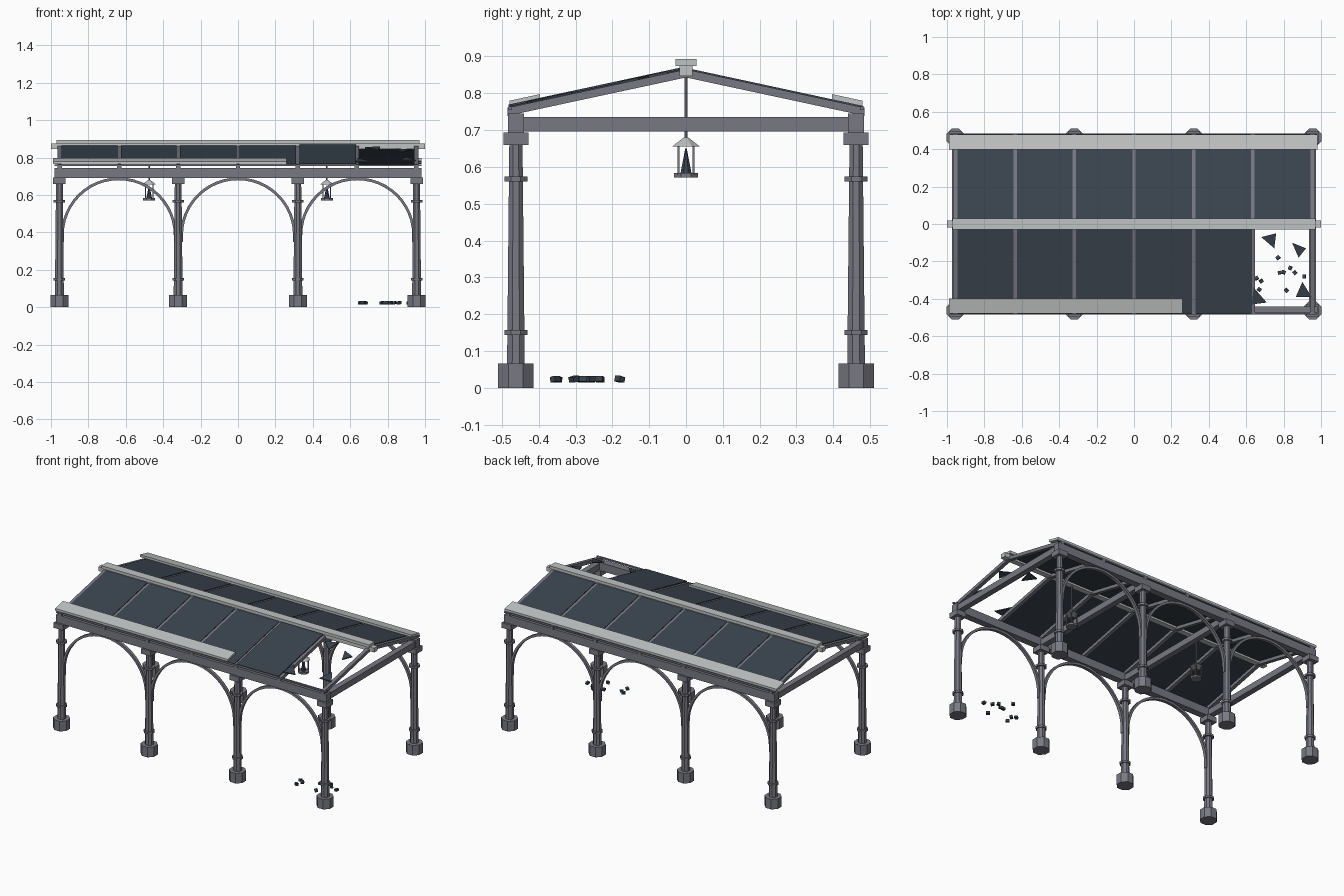
import bpy, bmesh, math, random
from mathutils import Matrix, Vector

random.seed(4)
if "Cube" in bpy.data.objects:
    bpy.data.objects.remove(bpy.data.objects["Cube"])


def material(name, r, g, b):
    m = bpy.data.materials.new(name)
    m.use_nodes = True
    m.diffuse_color = (r, g, b, 1)
    m.node_tree.nodes["Principled BSDF"].inputs["Base Color"].default_value = (r, g, b, 1)
    return m


IRON = material("grey iron", 0.19, 0.19, 0.23)
PALE = material("pale metal", 0.52, 0.54, 0.54)
SLATE = material("dark slate glass", 0.042, 0.058, 0.078)

COLUMN_X = (-0.955, -0.32, 0.32, 0.955)
RAFTER_X = (-0.952, -0.635, -0.32, 0, 0.32, 0.635, 0.952)
SIDE_Y = 0.462
RIDGE_Z, SLOPE, EAVE = 0.867, 0.215, 0.485


def finish(bm, name, mat):
    bmesh.ops.recalc_face_normals(bm, faces=bm.faces)
    mesh = bpy.data.meshes.new(name)
    bm.to_mesh(mesh)
    bm.free()
    mesh.materials.append(mat)
    ob = bpy.data.objects.new(name, mesh)
    bpy.context.collection.objects.link(ob)
    return ob


def add_box(bm, x, y, z, turn=None):
    """Box between the (low, high) pairs x, y and z."""
    size = [b - a for a, b in (x, y, z)]
    mid = Vector([(a + b) / 2 for a, b in (x, y, z)])
    m = Matrix.Translation(mid) @ (turn or Matrix()) @ Matrix.Diagonal((*size, 1))
    bmesh.ops.create_cube(bm, size=1, matrix=m)


def add_prism(bm, x, y, z0, z1, r0, r1, sides=8):
    """Upright prism or cone; r0 and r1 reach the flat sides."""
    k = 1 / math.cos(math.pi / sides)
    m = Matrix.Translation((x, y, (z0 + z1) / 2)) @ Matrix.Rotation(math.pi / sides, 4, "Z")
    bmesh.ops.create_cone(bm, cap_ends=True, segments=sides, radius1=r0 * k,
                          radius2=r1 * k, depth=z1 - z0, matrix=m)


def add_slab(bm, outline, lift, thick):
    """Plate over an xy outline, following the roof slope."""
    top = [bm.verts.new((x, y, RIDGE_Z - SLOPE * abs(y) + lift)) for x, y in outline]
    low = [bm.verts.new(v.co - Vector((0, 0, thick))) for v in top]
    bm.faces.new(top)
    bm.faces.new(low[::-1])
    for i in range(len(top)):
        j = (i + 1) % len(top)
        bm.faces.new((top[i], low[i], low[j], top[j]))


def rect(x0, x1, y0, y1):
    return [(x0, y0), (x1, y0), (x1, y1), (x0, y1)]


# Columns: footing, tapered shaft, two collars, square capital
for side, s in (("front", -1), ("back", 1)):
    y = s * SIDE_Y
    for i, x in enumerate(COLUMN_X):
        bm = bmesh.new()
        add_prism(bm, x, y, 0, 0.066, 0.048, 0.048)
        add_prism(bm, x, y, 0.066, 0.66, 0.024, 0.018)
        for z in (0.15, 0.567):
            add_prism(bm, x, y, z - 0.007, z + 0.007, 0.031, 0.031)
        add_box(bm, (x - 0.034, x + 0.034), (y - 0.034, y + 0.034), (0.66, 0.694))
        finish(bm, f"{side}_column_{i + 1}", IRON)

    # Long beam on the columns and the thin rail under the eave
    bm = bmesh.new()
    add_box(bm, (-0.98, 0.98), (y - 0.022, y + 0.022), (0.692, 0.745))
    finish(bm, f"{side}_beam", IRON)
    bm = bmesh.new()
    add_box(bm, (-0.98, 0.98), (y + s * 0.01, y + s * 0.02), (0.754, 0.764))
    finish(bm, f"{side}_eave_rail", IRON)

    # Arched ribs between the columns
    for i, cx in enumerate((-0.6375, 0, 0.6375)):
        bm = bmesh.new()
        path = [(math.cos(math.pi * k / 24), math.sin(math.pi * k / 24)) for k in range(25)]
        path = [(1, -0.12)] + path + [(-1, -0.12)]
        rings = []
        for c, h in path:
            rings.append([bm.verts.new((cx + c * r, y + dy, 0.385 + h * r))
                          for r, dy in ((0.294, -0.01), (0.309, -0.01), (0.309, 0.01), (0.294, 0.01))])
        for a, b in zip(rings, rings[1:]):
            for k in range(4):
                bm.faces.new((a[k], a[(k + 1) % 4], b[(k + 1) % 4], b[k]))
        bm.faces.new(rings[0])
        bm.faces.new(rings[-1])
        finish(bm, f"{side}_arch_{i + 1}", IRON)

    # Rafters
    bm = bmesh.new()
    for x in RAFTER_X:
        add_slab(bm, rect(x - 0.012, x + 0.012, 0, s * EAVE), -0.002, 0.022)
    finish(bm, f"{side}_rafters", IRON)

    # Roof panels in the bays, one bay on the front is open
    bm = bmesh.new()
    for i, (a, b) in enumerate(zip(RAFTER_X, RAFTER_X[1:])):
        if s < 0 and i == 5:
            continue
        loose = 0.004 if s < 0 and i == 4 else 0
        add_slab(bm, rect(a + 0.009, b - 0.009 + loose, s * 0.015, s * 0.482), 0.002 + loose, 0.006)
    finish(bm, f"{side}_roof_panels", SLATE)

    # Eave flashing, broken short on the front
    bm = bmesh.new()
    add_slab(bm, rect(-0.99, 0.98 if s > 0 else 0.26, s * 0.397, s * 0.479), 0.016, 0.015)
    finish(bm, f"{side}_eave_flashing", PALE)

# Cross ties
for i, x in enumerate(COLUMN_X):
    bm = bmesh.new()
    add_box(bm, (x - 0.019, x + 0.019), (-0.442, 0.442), (0.696, 0.736))
    finish(bm, f"cross_tie_{i + 1}", IRON)

# Ridge beam and cap
bm = bmesh.new()
add_box(bm, (-1, 1), (-0.018, 0.018), (0.847, 0.875))
finish(bm, "ridge_beam", PALE)
bm = bmesh.new()
add_box(bm, (-0.97, 0.97), (-0.029, 0.029), (0.874, 0.893))
finish(bm, "ridge_cap", PALE)

# Hanging lanterns
for side, x in (("right", -0.475), ("left", 0.475)):
    bm = bmesh.new()
    add_prism(bm, x, 0, 0.67, 0.85, 0.004, 0.004, 6)
    add_prism(bm, x, 0, 0.571, 0.583, 0.032, 0.032)
    for dx in (-0.02, 0.02):
        for dy in (-0.02, 0.02):
            add_prism(bm, x + dx, dy, 0.58, 0.658, 0.003, 0.003, 4)
    finish(bm, f"{side}_lantern_frame", IRON)
    bm = bmesh.new()
    add_prism(bm, x, 0, 0.656, 0.68, 0.037, 0.006)
    finish(bm, f"{side}_lantern_roof", PALE)
    bm = bmesh.new()
    add_prism(bm, x, 0, 0.583, 0.65, 0.015, 0.002, 8)
    finish(bm, f"{side}_lantern_core", SLATE)

# Broken shards left in the open bay
SHARDS = (((0.68, -0.07), (0.76, -0.05), (0.75, -0.13)),
          ((0.845, -0.1), (0.92, -0.13), (0.88, -0.18)),
          ((0.9, -0.31), (0.95, -0.39), (0.865, -0.39)),
          ((0.64, -0.34), (0.71, -0.42), (0.63, -0.43)))
bm = bmesh.new()
for shard in SHARDS:
    add_slab(bm, shard, 0.004, 0.006)
finish(bm, "roof_shards", SLATE)

# Rubble below the open bay
bm = bmesh.new()
for x, y in ((0.77, -0.18), (0.835, -0.235), (0.78, -0.26), (0.8, -0.258), (0.86, -0.26),
             (0.91, -0.28), (0.655, -0.29), (0.68, -0.305), (0.67, -0.35), (0.815, -0.355)):
    turn = Matrix.Rotation(random.uniform(0, 3), 4, "Z") @ Matrix.Rotation(random.uniform(-0.3, 0.3), 4, "X")
    add_box(bm, (x - 0.011, x + 0.011), (y - 0.009, y + 0.009), (0.016, 0.031), turn)
finish(bm, "rubble", SLATE)
